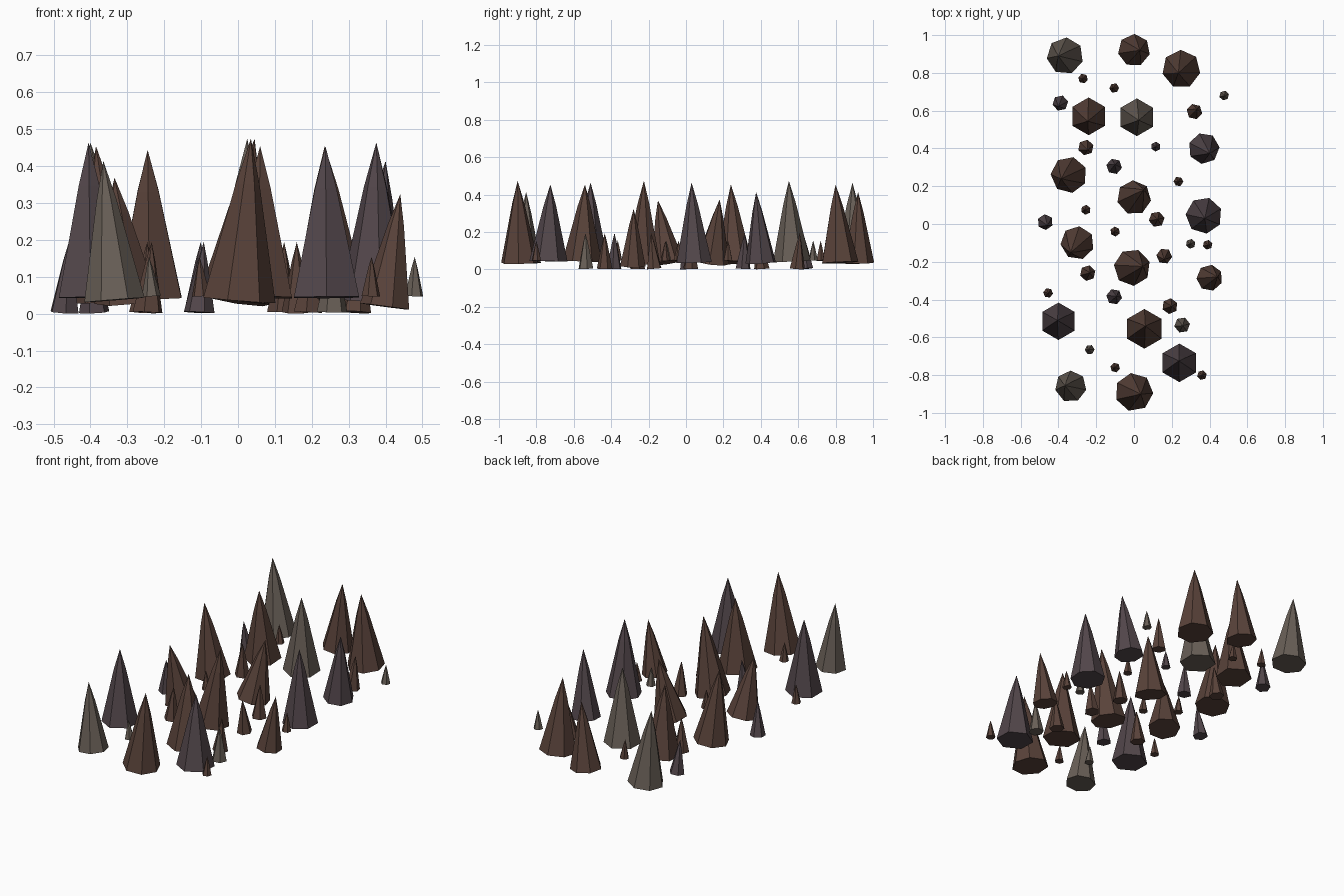
import bpy, bmesh, math, random
from mathutils import Vector

if "Cube" in bpy.data.objects:
    bpy.data.objects.remove(bpy.data.objects["Cube"])

random.seed(4)


def material(name, rgb):
    m = bpy.data.materials.new(name)
    m.diffuse_color = (*rgb, 1)
    m.use_nodes = True
    m.node_tree.nodes["Principled BSDF"].inputs["Base Color"].default_value = m.diffuse_color
    return m


MATS = {
    "b": material("brown_rock", (0.10, 0.055, 0.042)),
    "p": material("purple_rock", (0.085, 0.062, 0.07)),
    "g": material("grey_rock", (0.14, 0.115, 0.095)),
}


def spike(name, x, y, z, r, tip, sides, mat, turn):
    """Faceted spike: base ring, upper ring, point; axis leans toward the tip."""
    base = Vector((x, y, z))
    axis = Vector(tip) - base
    rot = Vector((0, 0, 1)).rotation_difference(axis)
    bm = bmesh.new()
    rings = []
    for h, s in ((0, 1), (0.72, 0.33)):
        ring = []
        for i in range(sides):
            a = turn + math.tau * i / sides
            p = Vector((r * s * math.cos(a), r * s * math.sin(a), h * axis.length))
            ring.append(bm.verts.new(base + rot @ p))
        rings.append(ring)
    top = bm.verts.new(base + axis)
    lo, hi = rings
    for i in range(sides):
        j = (i + 1) % sides
        bm.faces.new((lo[i], lo[j], hi[j], hi[i]))
        bm.faces.new((hi[i], hi[j], top))
    bm.faces.new(lo[::-1])
    me = bpy.data.meshes.new(name)
    bm.to_mesh(me)
    bm.free()
    me.materials.append(MATS[mat])
    bpy.context.collection.objects.link(bpy.data.objects.new(name, me))


# Large spikes: x, y, base radius, tip x, tip y, tip z, sides, colour
large = [
    (-.365, .89, .098, -.40, .89, .47, 7, "g"),
    (0, .92, .086, .03, .92, .42, 7, "b"),
    (.25, .82, .102, .235, .80, .46, 7, "b"),
    (-.24, .57, .10, -.245, .545, .45, 6, "b"),
    (.015, .565, .10, .025, .55, .48, 6, "g"),
    (.37, .40, .083, .40, .375, .42, 7, "p"),
    (-.345, .26, .097, -.385, .24, .46, 7, "b"),
    (0, .14, .092, .05, .18, .38, 7, "b"),
    (.37, .045, .097, .375, .03, .47, 7, "p"),
    (-.30, -.10, .09, -.335, -.15, .375, 7, "b"),
    (-.01, -.23, .098, .045, -.225, .48, 7, "b"),
    (.40, -.285, .07, .44, -.28, .33, 7, "b"),
    (-.40, -.515, .099, -.405, -.51, .47, 6, "p"),
    (.055, -.555, .105, .06, -.54, .46, 6, "b"),
    (.24, -.735, .102, .237, -.725, .46, 6, "p"),
    (-.335, -.86, .084, -.365, -.855, .42, 7, "g"),
    (0, -.89, .102, .035, -.90, .48, 7, "b"),
]
for i, (x, y, r, tx, ty, tz, n, c) in enumerate(large):
    z = 0.025 if r < 0.08 else 0.05 if n == 6 else 0.043
    turn = math.pi / 6 if n == 6 else random.uniform(0, math.tau)
    spike(f"large_spike_{i + 1}", x, y, z, r, (tx, ty, tz), n, c, turn)

# Medium spikes sit lowest on the ground
medium = [
    (-.39, .64, "p"), (.32, .595, "b"), (-.255, .405, "b"), (-.105, .305, "p"),
    (-.47, .01, "p"), (.12, .025, "b"), (.16, -.17, "b"), (-.245, -.26, "b"),
    (-.105, -.385, "p"), (.19, -.435, "b"), (.255, -.535, "g"),
]
for i, (x, y, c) in enumerate(medium):
    lean_x, lean_y = random.uniform(-.015, .015), random.uniform(-.02, .02)
    spike(f"medium_spike_{i + 1}", x, y, 0.01, .042,
          (x + lean_x, y + lean_y, 0.2), 6, c, random.uniform(0, 1))

# Small spikes
small = [
    (-.27, .77, "b"), (-.105, .72, "b"), (.477, .68, "g"), (.115, .41, "p"),
    (.235, .225, "b"), (-.255, .075, "b"), (-.10, -.04, "b"), (.30, -.105, "g"),
    (.39, -.11, "b"), (-.455, -.365, "b"), (-.235, -.665, "g"), (-.10, -.76, "b"),
    (.36, -.80, "b"),
]
for i, (x, y, c) in enumerate(small):
    spike(f"small_spike_{i + 1}", x, y, 0.053, .026,
          (x + random.uniform(-.008, .008), y, 0.16), 6, c, random.uniform(0, 1))

# Rest the lowest point on the ground
objs = list(bpy.context.collection.objects)
low = min(v.co.z for o in objs for v in o.data.vertices)
for o in objs:
    o.location.z -= low
